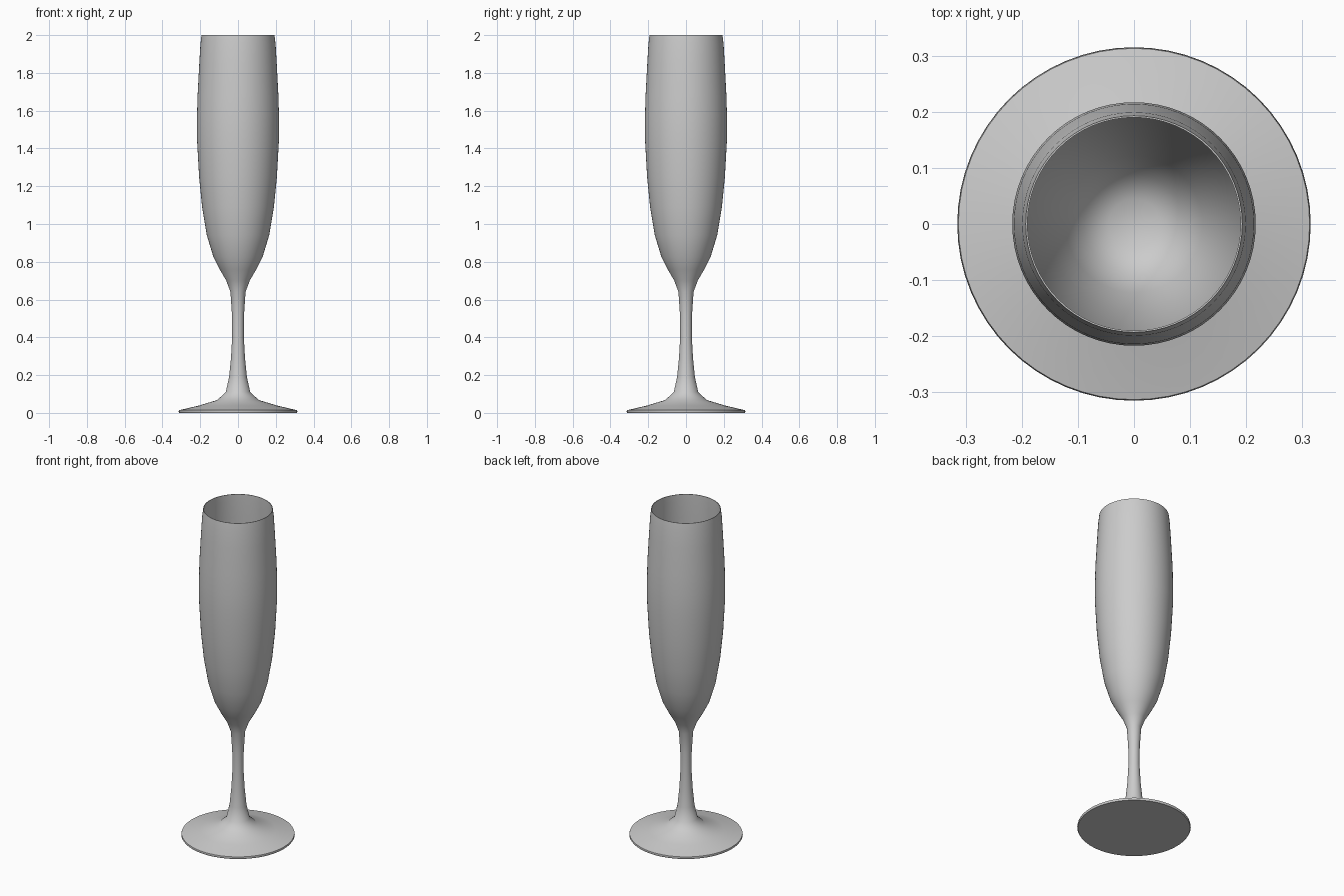
import bpy, bmesh
from math import radians, cos, sin, tau

if "Cube" in bpy.data.objects:
    bpy.data.objects.remove(bpy.data.objects["Cube"])

SIDES = 64


def lathe(name, profile, angle=50):
    """Revolve (radius, z) points around z; the two ends are capped."""
    bm = bmesh.new()
    rings = [[bm.verts.new((r * cos(tau * i / SIDES), r * sin(tau * i / SIDES), z))
              for i in range(SIDES)] for r, z in profile]
    for a, b in zip(rings, rings[1:]):
        for i in range(SIDES):
            j = (i + 1) % SIDES
            bm.faces.new((a[i], a[j], b[j], b[i]))
    bm.faces.new(rings[0][::-1])
    bm.faces.new(rings[-1])
    bmesh.ops.recalc_face_normals(bm, faces=bm.faces)
    mesh = bpy.data.meshes.new(name)
    bm.to_mesh(mesh)
    bm.free()
    obj = bpy.data.objects.new(name, mesh)
    bpy.context.collection.objects.link(obj)
    bpy.context.view_layer.objects.active = obj
    obj.select_set(True)
    bpy.ops.object.shade_smooth_by_angle(angle=radians(angle))
    return obj


# foot and stem
foot_stem = [(0.311, 0), (0.315, 0.006), (0.313, 0.014), (0.21, 0.038),
             (0.11, 0.068), (0.065, 0.11), (0.047, 0.19), (0.037, 0.29),
             (0.031, 0.40), (0.032, 0.52), (0.040, 0.64)]
# outside of the bowl
bowl_outer = [(0.062, 0.70), (0.097, 0.76), (0.13, 0.825), (0.165, 0.94),
              (0.190, 1.09), (0.206, 1.25), (0.217, 1.45), (0.217, 1.57),
              (0.214, 1.68), (0.205, 1.85), (0.199, 1.95)]
# thin lip, then the inside down to a small flat floor
lip = [(0.193, 2.0), (0.190, 2.0)]
bowl_inner = [(r - 0.008, z + 0.005) for r, z in bowl_outer[:0:-1]] + [(0.045, 0.735)]

lathe("flute_glass", foot_stem + bowl_outer + lip + bowl_inner)
